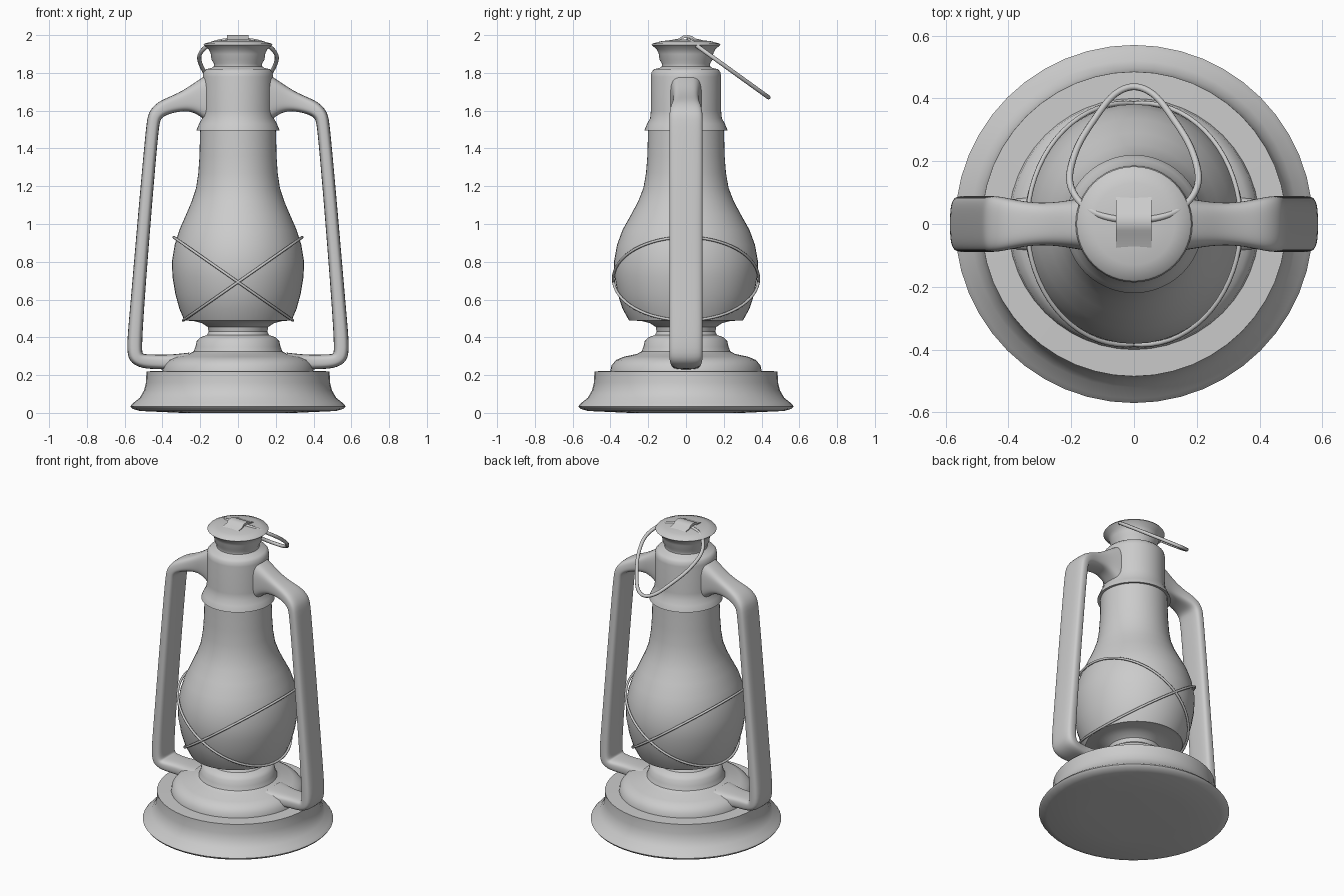
import bpy, bmesh, math
from mathutils import Vector

cube = bpy.data.objects.get("Cube")
if cube:
    bpy.data.objects.remove(cube, do_unlink=True)

grey = bpy.data.materials.new("plain grey")
grey.use_nodes = True
grey.diffuse_color = (0.6, 0.6, 0.6, 1)
grey.node_tree.nodes["Principled BSDF"].inputs["Base Color"].default_value = (0.6, 0.6, 0.6, 1)


def finish(name, bm, angle=40, subdivide=0):
    """Turn a bmesh into a smooth shaded grey object."""
    bmesh.ops.recalc_face_normals(bm, faces=bm.faces)
    mesh = bpy.data.meshes.new(name)
    bm.to_mesh(mesh)
    bm.free()
    mesh.materials.append(grey)
    obj = bpy.data.objects.new(name, mesh)
    bpy.context.collection.objects.link(obj)
    bpy.ops.object.select_all(action="DESELECT")
    obj.select_set(True)
    bpy.context.view_layer.objects.active = obj
    bpy.ops.object.shade_smooth_by_angle(angle=math.radians(angle))
    if subdivide:
        mod = obj.modifiers.new("smooth", "SUBSURF")
        mod.levels = mod.render_levels = subdivide
    return obj


def skin(bm, rings, closed=False):
    """Join rings of points with quads."""
    loops = [[bm.verts.new(p) for p in ring] for ring in rings]
    pairs = list(zip(loops, loops[1:]))
    if closed:
        pairs.append((loops[-1], loops[0]))
    for a, b in pairs:
        for i in range(len(a)):
            j = (i + 1) % len(a)
            bm.faces.new((a[i], a[j], b[j], b[i]))
    return loops


def lathe(name, profile, stretch=lambda r: 1, sides=48):
    """Spin a (radius, height) profile; stretch scales depth by radius."""
    bm = bmesh.new()
    turns = [2 * math.pi * i / sides for i in range(sides)]
    rings = [[(r * math.cos(t), r * stretch(r) * math.sin(t), z) for t in turns]
             for r, z in profile]
    loops = skin(bm, rings)
    bm.faces.new(loops[0])
    bm.faces.new(loops[-1])
    return finish(name, bm)


def wire(name, points, radius, sides=8):
    """Closed round wire through a ring of points."""
    bm = bmesh.new()
    count = len(points)
    normal = (points[count // 4] - points[0]).cross(points[count // 2] - points[0]).normalized()
    rings = []
    for i, p in enumerate(points):
        tangent = (points[(i + 1) % count] - points[i - 1]).normalized()
        side = tangent.cross(normal)
        rings.append([p + radius * (math.cos(t) * side + math.sin(t) * normal)
                      for t in (2 * math.pi * k / sides for k in range(sides))])
    skin(bm, rings, closed=True)
    return finish(name, bm, 60)


# Fuel tank base with flared foot and stepped dome
lathe("tank_base", [
    (0.3, 0), (0.52, 0.01), (0.56, 0.022), (0.57, 0.035), (0.555, 0.052), (0.52, 0.08),
    (0.497, 0.12), (0.487, 0.16), (0.485, 0.22), (0.4, 0.222), (0.395, 0.25),
    (0.37, 0.28), (0.33, 0.297), (0.26, 0.312), (0.235, 0.325), (0.225, 0.35),
    (0.218, 0.382), (0.2, 0.4), (0.165, 0.412), (0.155, 0.43), (0.16, 0.455),
    (0.19, 0.475), (0.23, 0.485), (0.284, 0.49)])

# Glass globe, a little deeper than wide at the bulge
lathe("glass_globe", [
    (0.284, 0.49), (0.31, 0.55), (0.332, 0.63), (0.347, 0.72), (0.35, 0.8),
    (0.335, 0.89), (0.31, 0.97), (0.275, 1.05), (0.245, 1.12), (0.222, 1.19),
    (0.21, 1.27), (0.204, 1.36), (0.2, 1.52)],
    stretch=lambda r: 1 + 0.09 * min(1, max(0, (r - 0.2) / 0.12)))

# Chimney collar and cap
lathe("chimney_collar", [
    (0.195, 1.5), (0.22, 1.495), (0.218, 1.502), (0.206, 1.53), (0.19, 1.56), (0.186, 1.6),
    (0.186, 1.78), (0.182, 1.805), (0.168, 1.82), (0.14, 1.826), (0.128, 1.835),
    (0.128, 1.85), (0.14, 1.87), (0.144, 1.9), (0.155, 1.925), (0.183, 1.948),
    (0.178, 1.955), (0.13, 1.968), (0.06, 1.976)])


# Side tubes: (x, z, half thickness, half depth) along the path
PATH = [
    (0.26, 0.265, 0.055, 0.11), (0.34, 0.268, 0.042, 0.085), (0.42, 0.27, 0.038, 0.075),
    (0.5, 0.272, 0.04, 0.085), (0.545, 0.29, 0.044, 0.09), (0.549, 0.36, 0.041, 0.09),
    (0.535, 0.55, 0.037, 0.09), (0.492, 1.08, 0.035, 0.09), (0.453, 1.52, 0.034, 0.09),
    (0.443, 1.575, 0.038, 0.09), (0.405, 1.612, 0.042, 0.084), (0.34, 1.635, 0.044, 0.07),
    (0.27, 1.655, 0.058, 0.068), (0.215, 1.665, 0.09, 0.075), (0.16, 1.665, 0.13, 0.085)]


def side_tube(name, sign):
    bm = bmesh.new()
    rings = []
    for i, (x, z, thick, deep) in enumerate(PATH):
        a, b = PATH[max(i - 1, 0)], PATH[min(i + 1, len(PATH) - 1)]
        along = Vector((b[0] - a[0], 0, b[1] - a[1])).normalized()
        across = Vector((along.z, 0, -along.x))
        ring = []
        for k in range(16):
            t = 2 * math.pi * (k + 0.5) / 16
            c, s = math.cos(t), math.sin(t)
            u = math.copysign(abs(c) ** 0.6, c) * thick
            v = math.copysign(abs(s) ** 0.6, s) * deep
            p = Vector((x, 0, z)) + across * u + Vector((0, v, 0))
            ring.append((p.x * sign, p.y, p.z))
        rings.append(ring)
    skin(bm, rings)
    return finish(name, bm, 180, 2)


side_tube("left_side_tube", 1)
side_tube("right_side_tube", -1)

# Crossed guard wires around the globe
for name, sign in (("guard_wire_a", 1), ("guard_wire_b", -1)):
    turns = [2 * math.pi * i / 64 for i in range(64)]
    wire(name, [Vector((sign * (0.025 + 0.315 * math.cos(t)), 0.385 * math.sin(t),
                        0.71 + 0.22 * math.cos(t))) for t in turns], 0.0075)

# Teardrop carrying ring, leaning back from the cap
half = [(0, 0.012), (0.1, 0.026), (0.17, 0.068), (0.205, 0.14), (0.182, 0.24),
        (0.125, 0.335), (0.065, 0.41), (0, 0.437)]
outline = half + [(-x, y) for x, y in half[-2:0:-1]]
knots = [Vector((x, y, 1.985 - 0.72 * y)) for x, y in outline]
ring_points = []
for i in range(len(knots)):
    p0, p1, p2, p3 = (knots[(i + k) % len(knots)] for k in (-1, 0, 1, 2))
    for step in range(6):
        t = step / 6
        ring_points.append(0.5 * (2 * p1 + (p2 - p0) * t + (2 * p0 - 5 * p1 + 4 * p2 - p3) * t ** 2
                                  + (3 * p1 - p0 - 3 * p2 + p3) * t ** 3))
wire("carrying_ring", ring_points, 0.011)

# Arched clip holding the ring to the cap
bm = bmesh.new()
arch = [(-0.09, 1.962), (-0.07, 1.976), (-0.035, 1.982), (-0.02, 1.996), (0.01, 2.0),
        (0.035, 1.994), (0.05, 1.982), (0.08, 1.976), (0.1, 1.96)]
skin(bm, [[(-0.058, y, z), (0.056, y, z), (0.056, y, z - 0.014), (-0.058, y, z - 0.014)]
          for y, z in arch])
bmesh.ops.holes_fill(bm, edges=[e for e in bm.edges if e.is_boundary])
finish("ring_clip", bm)
